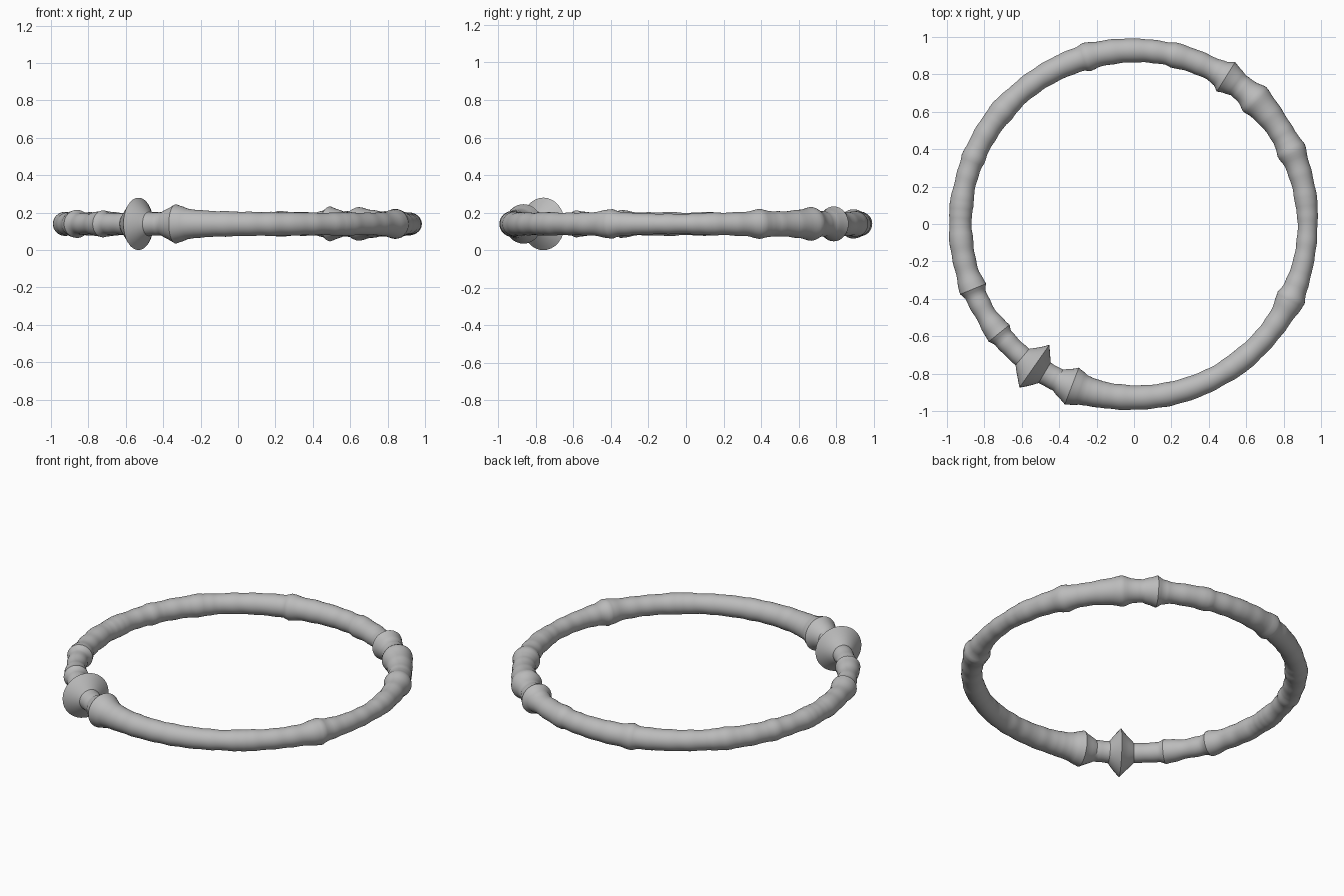
import bpy, bmesh
from math import sin, cos, radians, pi

cube = bpy.data.objects.get("Cube")
if cube:
    bpy.data.objects.remove(cube)

RING_RADIUS = 0.928
HEIGHT = 0.14
SIDES = 32

# Tube thickness around the ring: angle in degrees -> radius in thousandths
KNOTS = {
    0: 52, 7: 60, 14: 60, 21: 66, 25: 80, 30: 66, 36: 68, 41: 76, 46: 90,
    49: 72, 53: 66, 58: 93, 60: 72, 63: 62, 70: 63, 77: 68, 79: 60, 90: 64,
    102: 67, 106: 78, 108: 66, 115: 63, 133: 59, 139: 68, 142: 63, 155: 60,
    158: 65, 161: 58, 168: 57, 174: 64, 179: 58, 184: 64, 196: 60, 202: 75,
    204: 58, 212: 55, 219: 72, 221: 57, 230: 57, 235: 140, 239: 64, 244: 62,
    249: 105, 253: 82, 259: 71, 270: 65, 290: 62, 300: 58, 307: 63, 315: 59,
    328: 62, 335: 79, 338: 64, 346: 56, 360: 52,
}


def thickness(deg):
    """Straight blend between the knots, with a faint hand-turned ripple."""
    keys = list(KNOTS)
    for a, b in zip(keys, keys[1:]):
        if a <= deg <= b:
            t = (deg - a) / (b - a)
            ripple = 0.0018 * sin(radians(deg * 49)) * sin(pi * t)
            return (KNOTS[a] * (1 - t) + KNOTS[b] * t) / 1000 + ripple


def section(bm, deg):
    """One circular cross-section of the ring."""
    r, a = thickness(deg), radians(deg)
    verts = []
    for i in range(SIDES):
        t = 2 * pi * i / SIDES
        d = RING_RADIUS + r * cos(t)
        verts.append(bm.verts.new((d * cos(a), d * sin(a), HEIGHT + r * sin(t))))
    return verts


# Closed ring swept through all sections
bm = bmesh.new()
rings = [section(bm, deg) for deg in range(360)]
for k, ring in enumerate(rings):
    after = rings[(k + 1) % len(rings)]
    for i in range(SIDES):
        j = (i + 1) % SIDES
        bm.faces.new((ring[i], after[i], after[j], ring[j]))
bmesh.ops.recalc_face_normals(bm, faces=bm.faces)
mesh = bpy.data.meshes.new("turned_ring")
bm.to_mesh(mesh)
bm.free()

# Plain grey finish
grey = bpy.data.materials.new("grey")
grey.use_nodes = True
grey.diffuse_color = (0.5, 0.5, 0.5, 1)
grey.node_tree.nodes["Principled BSDF"].inputs["Base Color"].default_value = grey.diffuse_color
mesh.materials.append(grey)

ring_object = bpy.data.objects.new("turned_ring", mesh)
bpy.context.collection.objects.link(ring_object)
bpy.context.view_layer.objects.active = ring_object
ring_object.select_set(True)
bpy.ops.object.shade_smooth_by_angle(angle=radians(35))
